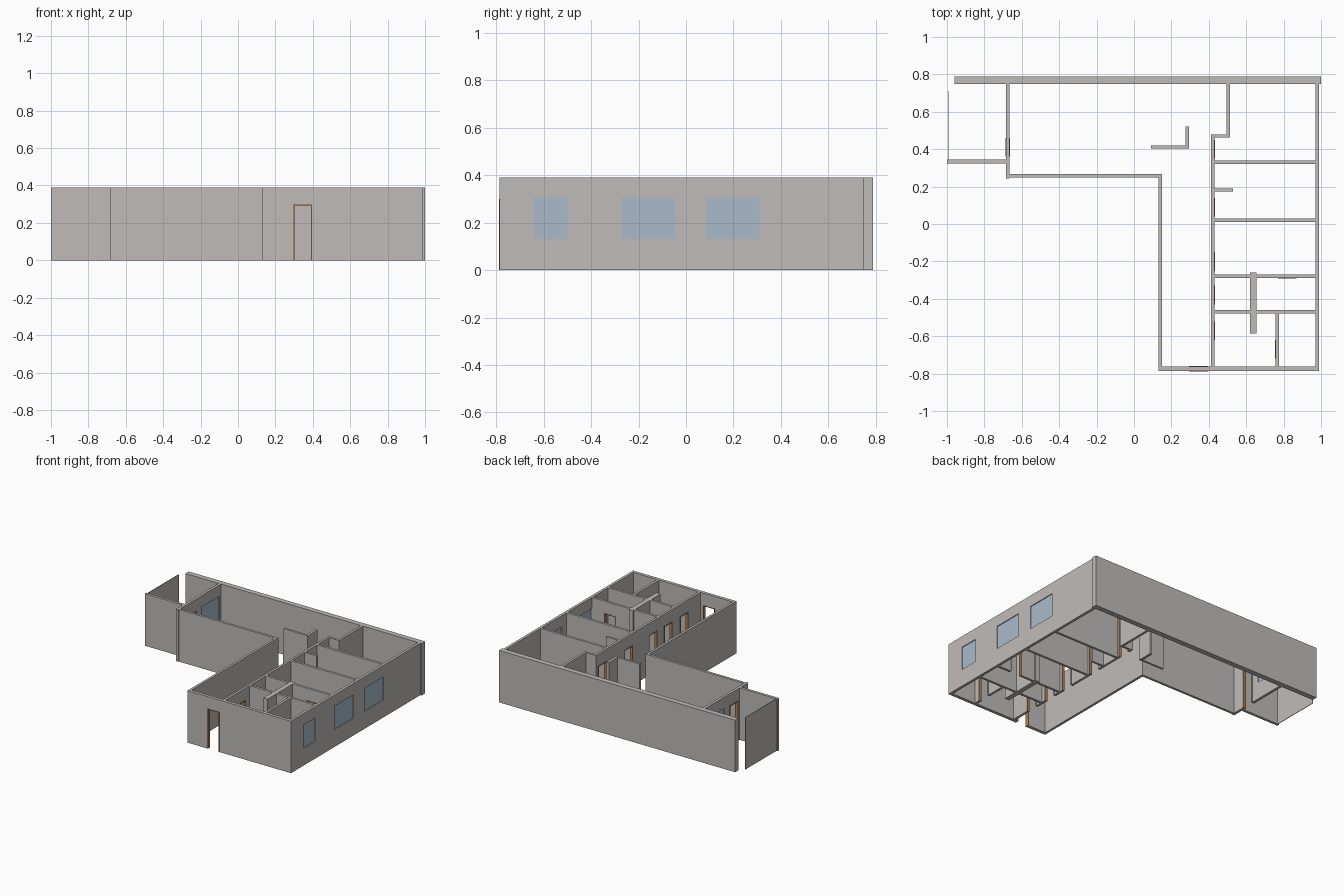
import bpy
import bmesh

cube = bpy.data.objects.get("Cube")
if cube:
    bpy.data.objects.remove(cube, do_unlink=True)

HEIGHT = 0.39
DOOR_TOP = 0.30
SILL, HEAD = 0.13, 0.305


def make_material(name, r, g, b):
    mat = bpy.data.materials.new(name)
    mat.use_nodes = True
    mat.diffuse_color = (r, g, b, 1)
    mat.node_tree.nodes["Principled BSDF"].inputs["Base Color"].default_value = (r, g, b, 1)
    return mat


plaster = make_material("warm_grey_plaster", 0.52, 0.50, 0.485)
glass = make_material("pale_blue_glass", 0.40, 0.50, 0.60)
wood = make_material("brown_wood", 0.42, 0.22, 0.10)


def panel(name, axis, line, thick, u_cuts, z_cuts, keep, mat):
    """Upright sheet on a grid of cuts, thickened evenly about its line."""
    bm = bmesh.new()

    def vert(u, z):
        return bm.verts.new((u, line, z) if axis == "x" else (line, u, z))

    grid = [[vert(u, z) for z in z_cuts] for u in u_cuts]
    for i in range(len(u_cuts) - 1):
        for j in range(len(z_cuts) - 1):
            mid_u = (u_cuts[i] + u_cuts[i + 1]) / 2
            mid_z = (z_cuts[j] + z_cuts[j + 1]) / 2
            if keep(mid_u, mid_z):
                bm.faces.new((grid[i][j], grid[i + 1][j], grid[i + 1][j + 1], grid[i][j + 1]))
    loose = [v for v in bm.verts if not v.link_faces]
    bmesh.ops.delete(bm, geom=loose, context="VERTS")
    mesh = bpy.data.meshes.new(name)
    bm.to_mesh(mesh)
    bm.free()
    mesh.materials.append(mat)
    obj = bpy.data.objects.new(name, mesh)
    bpy.context.collection.objects.link(obj)
    solid = obj.modifiers.new("Thickness", "SOLIDIFY")
    solid.thickness = thick
    solid.offset = 0
    return obj


def wall(name, axis, line, start, end, thick=0.018, doors=(), windows=()):
    """Wall along an axis, with framed doorways and glazed windows cut out."""
    holes = [(a, b, 0, DOOR_TOP) for a, b in doors]
    holes += [(a, b, SILL, HEAD) for a, b in windows]
    u_cuts = sorted({start, end, *(h[0] for h in holes), *(h[1] for h in holes)})
    z_cuts = sorted({0, HEIGHT, *(h[2] for h in holes), *(h[3] for h in holes)})

    def is_solid(u, z):
        return not any(a < u < b and low < z < high for a, b, low, high in holes)

    panel(name, axis, line, thick, u_cuts, z_cuts, is_solid, plaster)

    # Slim lining on both sides and over the top of each doorway
    rim = 0.006
    for n, (a, b) in enumerate(doors, 1):
        def in_rim(u, z, a=a, b=b):
            return u < a + rim or u > b - rim or z > DOOR_TOP - rim
        panel(f"{name}_door_frame_{n}", axis, line, thick + 0.003,
              [a, a + rim, b - rim, b], [0, DOOR_TOP - rim, DOOR_TOP], in_rim, wood)

    # Panes sit just inside the wall faces
    for n, (a, b) in enumerate(windows, 1):
        panel(f"{name}_window_pane_{n}", axis, line, 0.008, [a, b], [SILL, HEAD],
              lambda u, z: True, glass)


# Outer walls
wall("back_wall", "x", 0.768, -0.96, 1.0, 0.04)
wall("left_side_wall", "y", 0.98, -0.762, 0.748, 0.02,
     windows=[(-0.64, -0.50), (-0.27, -0.045), (0.085, 0.31)])
wall("front_wall", "x", -0.774, 0.13, 0.99, 0.024, doors=[(0.295, 0.395)])
wall("courtyard_side_wall", "y", 0.14, -0.762, 0.248)
wall("courtyard_back_wall", "x", 0.257, -0.665, 0.149)
wall("wing_end_wall", "y", -0.675, 0.243, 0.748, 0.02,
     doors=[(0.36, 0.46)], windows=[(0.52, 0.73)])

# Porch at the end of the wing
wall("porch_front_wall", "x", 0.334, -1.0, -0.685, 0.02)
wall("porch_screen", "y", -0.99, 0.344, 0.71, 0.004)

# Corridor and its offset at the back
wall("corridor_wall", "y", 0.422, -0.762, 0.463, 0.018,
     doors=[(-0.62, -0.52), (-0.43, -0.33), (-0.25, -0.15), (0.04, 0.14), (0.35, 0.45)])
wall("corridor_step_wall", "x", 0.471, 0.413, 0.513, 0.016)
wall("corridor_back_wall", "y", 0.504, 0.479, 0.748, 0.018)

# Room partitions
for number, (y, doors) in enumerate([(0.33, ()), (0.02, ()), (-0.28, [(0.77, 0.87)]),
                                     (-0.47, ())], 1):
    wall(f"room_partition_{number}", "x", y, 0.431, 0.97, doors=doors)
wall("front_room_divider", "y", 0.765, -0.762, -0.479, doors=[(-0.72, -0.62)])
wall("service_divider", "y", 0.638, -0.585, -0.26, 0.036)
wall("room_stub_wall", "x", 0.182, 0.431, 0.53, 0.016)

# Free-standing corner screen in the hall
wall("hall_screen_long", "x", 0.413, 0.09, 0.295, 0.016)
wall("hall_screen_short", "y", 0.285, 0.421, 0.52, 0.02)
